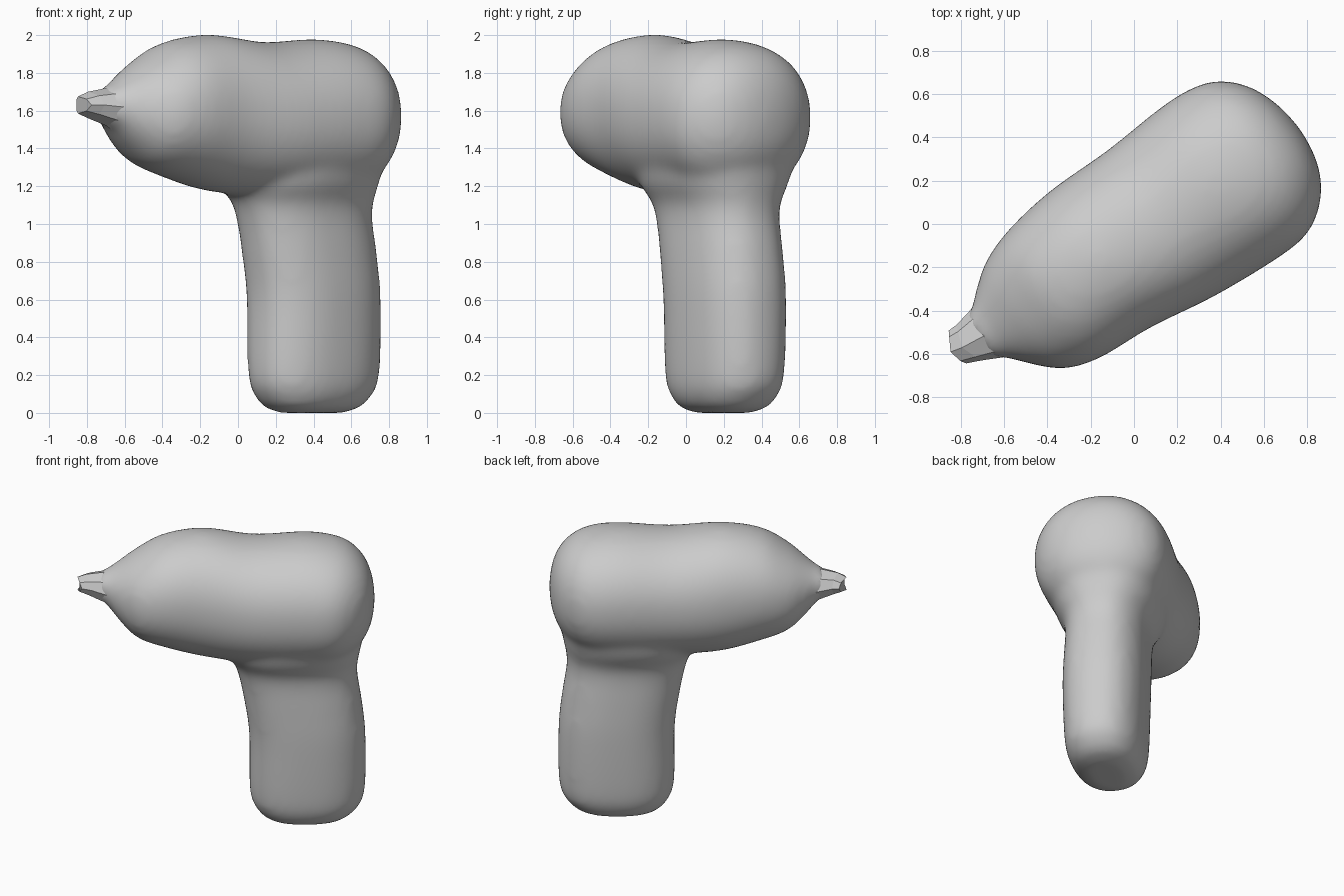
import bpy, bmesh, math
from mathutils import Vector

cube = bpy.data.objects.get("Cube")
if cube:
    bpy.data.objects.remove(cube, do_unlink=True)

grey = bpy.data.materials.new("matte_grey")
grey.use_nodes = True
GREY = (0.6, 0.6, 0.6, 1)
grey.diffuse_color = GREY
grey.node_tree.nodes["Principled BSDF"].inputs["Base Color"].default_value = GREY

# The barrel runs along ALONG, turned away from the x axis
TURN = math.radians(36)
ALONG = Vector((math.cos(TURN), math.sin(TURN), 0))
ACROSS = Vector((-math.sin(TURN), math.cos(TURN), 0))
UP = Vector((0, 0, 1))


def smooth_rows(rows, steps):
    """Catmull-Rom interpolation between rows of ring values."""
    out = []
    for i in range(len(rows) - 1):
        quad = [rows[max(i - 1, 0)], rows[i], rows[i + 1], rows[min(i + 2, len(rows) - 1)]]
        for k in range(steps):
            u = k / steps
            out.append([b + u / 2 * (c - a + u * (2*a - 5*b + 4*c - d + u * (3*(b - c) + d - a)))
                        for a, b, c, d in zip(*quad)])
    return out + [rows[-1]]


def ring(centre, axis_a, axis_b, ra, rb, sides, power=2.0):
    pts = []
    for i in range(sides):
        a = 2 * math.pi * i / sides
        c, s = math.cos(a), math.sin(a)
        pts.append(centre + axis_a * ra * math.copysign(abs(c) ** (2 / power), c)
                   + axis_b * rb * math.copysign(abs(s) ** (2 / power), s))
    return pts


def loft(name, rings):
    bm = bmesh.new()
    loops = [[bm.verts.new(p) for p in r] for r in rings]
    n = len(loops[0])
    for low, high in zip(loops, loops[1:]):
        for i in range(n):
            bm.faces.new((low[i], low[(i + 1) % n], high[(i + 1) % n], high[i]))
    bm.faces.new(loops[0])
    bm.faces.new(loops[-1])
    bmesh.ops.recalc_face_normals(bm, faces=bm.faces)
    mesh = bpy.data.meshes.new(name)
    bm.to_mesh(mesh)
    bm.free()
    mesh.materials.append(grey)
    obj = bpy.data.objects.new(name, mesh)
    bpy.context.collection.objects.link(obj)
    return obj


def at(along, across, z):
    return ALONG * along + ACROSS * across + UP * z


# Barrel: along, across, height, half width, half height
barrel = [(-.90, -.01, 1.63, .11, .085), (-.84, -.015, 1.62, .14, .115),
          (-.76, -.03, 1.60, .22, .19), (-.65, -.045, 1.59, .31, .28),
          (-.48, -.045, 1.605, .365, .358), (-.22, -.04, 1.59, .392, .413),
          (.10, -.07, 1.555, .418, .408), (.42, -.077, 1.56, .44, .418),
          (.60, -.082, 1.56, .43, .40), (.72, -.08, 1.565, .375, .35),
          (.81, -.085, 1.57, .275, .26), (.86, -.09, 1.57, .15, .15), (.878, -.09, 1.57, .03, .03)]
body = loft("body", [ring(at(s, t, z), ACROSS, UP, w, h, 48, 2.15)
                     for s, t, z, w, h in smooth_rows(barrel, 4)])

# Handle: height, along, half length, half width; flares into the barrel
grip = [(.0, .43, .18, .11), (.025, .435, .26, .18), (.08, .44, .32, .225), (.2, .445, .37, .255),
        (.6, .445, .374, .27), (.85, .415, .378, .268), (1.02, .385, .382, .265),
        (1.12, .37, .40, .28), (1.22, .35, .44, .335), (1.36, .38, .43, .36), (1.5, .39, .38, .30)]
handle = loft("handle", [ring(at(s, -.07, z), ALONG, ACROSS, a, b, 48, 2.35)
                         for z, s, a, b in smooth_rows(grip, 4)])

# Join both and melt the seam
union = body.modifiers.new("union", "BOOLEAN")
union.operation = "UNION"
union.solver = "EXACT"
union.object = handle
melt = body.modifiers.new("remesh", "REMESH")
melt.mode = "VOXEL"
melt.voxel_size = .025
melt.use_smooth_shade = True
soft = body.modifiers.new("soften", "SMOOTH")
soft.factor = .5
soft.iterations = 16
bpy.context.view_layer.objects.active = body
body.select_set(True)
for mod in list(body.modifiers):
    bpy.ops.object.modifier_apply(modifier=mod.name)
bpy.data.objects.remove(handle, do_unlink=True)
bpy.ops.object.shade_smooth()

# Nozzle: faceted spout whose end slants back on both sides
spout = [(-.76, -.02, 1.59, .165, .14, 0), (-.87, -.01, 1.62, .13, .10, .1),
         (-.98, .005, 1.63, .10, .07, .4), (-1.045, .02, 1.63, .085, .045, .6)]
rings = []
for s, t, z, w, h, slant in spout:
    pts = ring(at(s, t, z), ACROSS, UP, w, h, 8)
    rings.append([p + ALONG * slant * abs(p.dot(ACROSS)) for p in pts])
loft("nozzle", rings)
